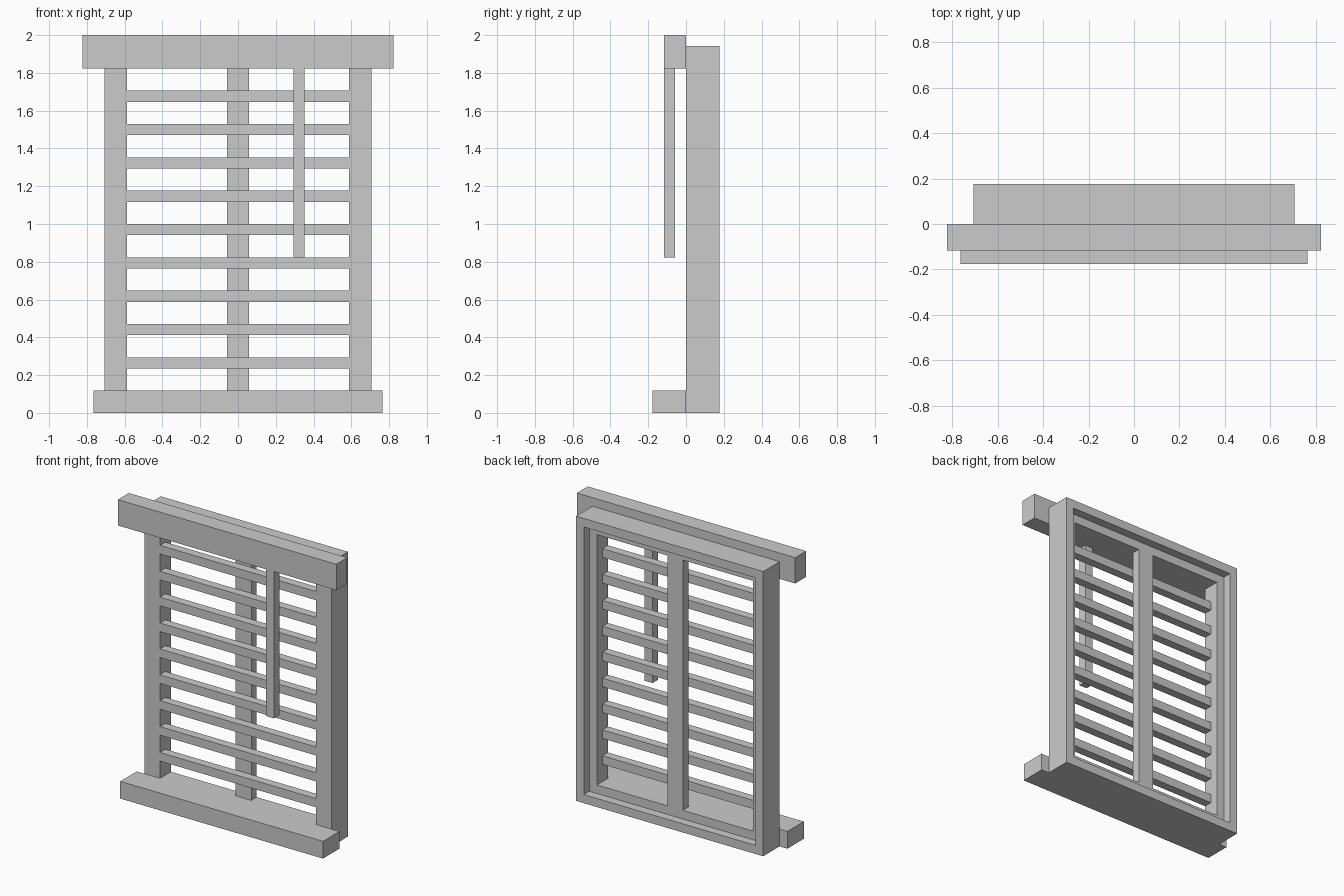
import bpy, bmesh

if "Cube" in bpy.data.objects:
    bpy.data.objects.remove(bpy.data.objects["Cube"])

U = 1 / 17  # grid module: the whole model is 34 modules tall


def new_object(name, bm):
    bmesh.ops.recalc_face_normals(bm, faces=bm.faces[:])
    mesh = bpy.data.meshes.new(name)
    bm.to_mesh(mesh)
    bm.free()
    obj = bpy.data.objects.new(name, mesh)
    bpy.context.collection.objects.link(obj)
    return obj


def box(name, x, y, z):
    """Box from (min, max) ranges given in modules."""
    bm = bmesh.new()
    bmesh.ops.create_cube(bm, size=1)
    for v in bm.verts:
        v.co = [U * (r[0] if c < 0 else r[1]) for c, r in zip(v.co, (x, y, z))]
    return new_object(name, bm)


def swept_frame(name, half_width, height, profile):
    """Sweep a closed (inset, depth) profile around an upright rectangle."""
    bm = bmesh.new()
    rings = []
    for inset, y in profile:
        w, lo, hi = half_width - inset, inset, height - inset
        corners = ((-w, lo), (w, lo), (w, hi), (-w, hi))
        rings.append([bm.verts.new((x * U, y * U, z * U)) for x, z in corners])
    for i, a in enumerate(rings):
        b = rings[(i + 1) % len(rings)]
        for j in range(4):
            k = (j + 1) % 4
            bm.faces.new((a[j], a[k], b[k], b[j]))
    return new_object(name, bm)


# Window frame with a rebate around the back edge
swept_frame("window_frame", 12, 33,
            [(0, 0), (0, 3), (1, 3), (1, 2), (2, 2), (2, 0)])

# Centre post behind the slats
box("mullion", (-1, 1), (1, 2), (2, 31))

# Horizontal blind slats, flush with the front
for i in range(9):
    z = 4 + 3 * i
    box(f"slat_{i + 1}", (-10, 10), (0, 1), (z, z + 1))

# Head rail, sill and hanging control rod
box("head_rail", (-14, 14), (-2, 0), (31, 34))
box("sill", (-13, 13), (-3, 0), (0, 2))
box("control_rod", (5, 6), (-2, -1), (14, 31))
